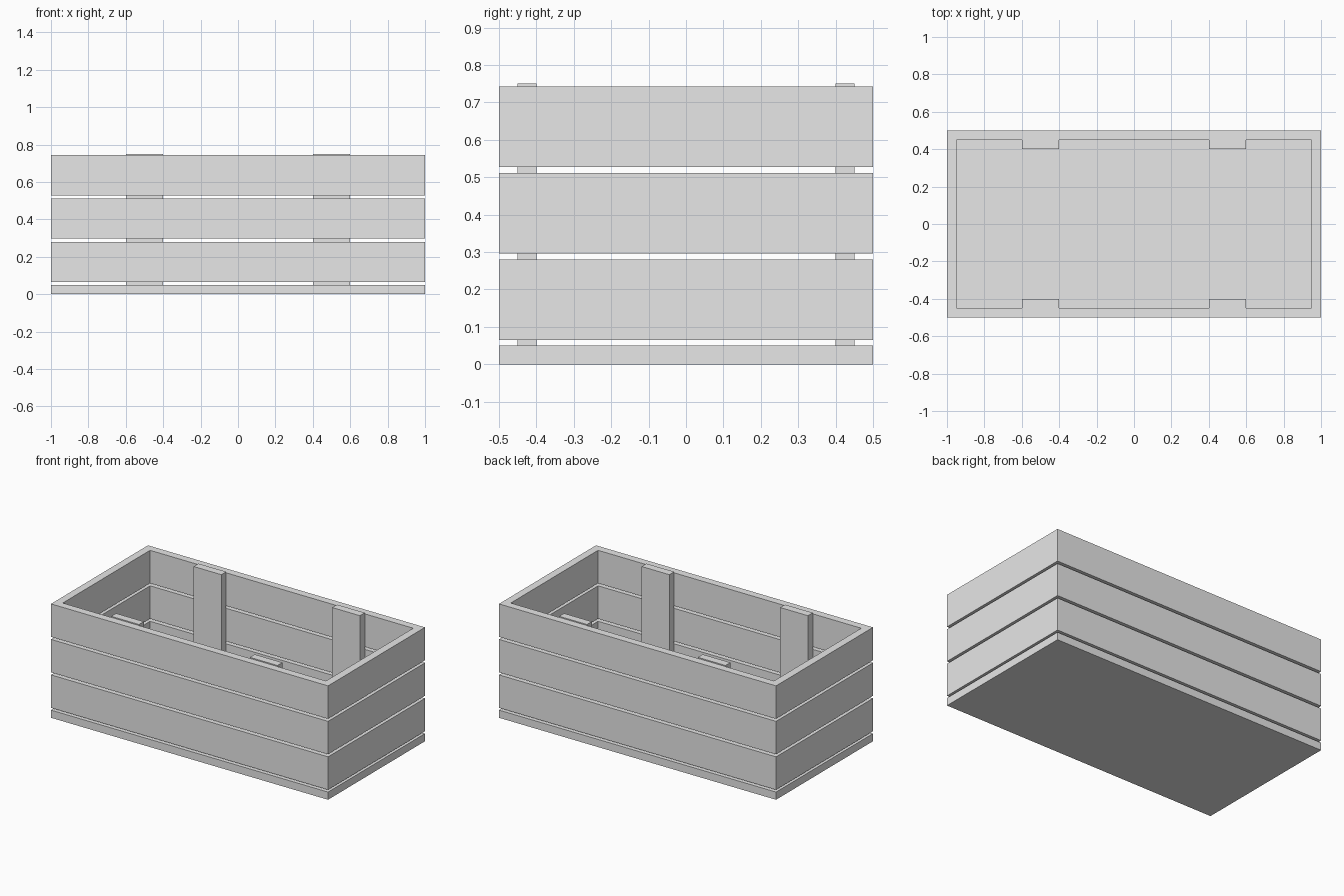
import bpy
import bmesh

cube = bpy.data.objects.get("Cube")
if cube:
    bpy.data.objects.remove(cube, do_unlink=True)

# Single plain grey
grey = bpy.data.materials.new("light_grey")
grey.use_nodes = True
grey.diffuse_color = (0.8, 0.8, 0.8, 1)
grey.node_tree.nodes["Principled BSDF"].inputs["Base Color"].default_value = (0.8, 0.8, 0.8, 1)

HALF_X, HALF_Y, WALL = 1.0, 0.5, 0.05
BASE_TOP, POST_TOP = 0.05, 0.75


def finish(name, bm):
    bmesh.ops.recalc_face_normals(bm, faces=bm.faces)
    mesh = bpy.data.meshes.new(name)
    bm.to_mesh(mesh)
    bm.free()
    mesh.materials.append(grey)
    obj = bpy.data.objects.new(name, mesh)
    bpy.context.collection.objects.link(obj)
    return obj


def box(name, low, high):
    bm = bmesh.new()
    bmesh.ops.create_cube(bm, size=1)
    for v in bm.verts:
        v.co = [(a + b) / 2 + c * (b - a) for a, b, c in zip(low, high, v.co)]
    return finish(name, bm)


def frame(name, z0, z1):
    """Closed rectangular ring of planks with flush corners."""
    bm = bmesh.new()
    corners = [(-1, -1), (1, -1), (1, 1), (-1, 1)]

    def loop(inset, z):
        return [bm.verts.new((x * (HALF_X - inset), y * (HALF_Y - inset), z))
                for x, y in corners]

    loops = [loop(0, z0), loop(0, z1), loop(WALL, z1), loop(WALL, z0)]
    for k in range(4):
        a, b = loops[k], loops[(k + 1) % 4]
        for i in range(4):
            j = (i + 1) % 4
            bm.faces.new((a[i], a[j], b[j], b[i]))
    return finish(name, bm)


# Floor slab
box("floor", (-HALF_X, -HALF_Y, 0), (HALF_X, HALF_Y, BASE_TOP))

# Three rings of side planks separated by narrow gaps
for level, name in enumerate(("lower_planks", "middle_planks", "upper_planks")):
    z = 0.065 + level * 0.2315
    frame(name, z, z + 0.215)

# Inner posts that join the planks to the floor
for x_name, x in (("right", -0.5), ("left", 0.5)):
    for y_name, y in (("front", -0.425), ("back", 0.425)):
        box(f"{y_name}_{x_name}_post",
            (x - 0.1, y - 0.025, BASE_TOP), (x + 0.1, y + 0.025, POST_TOP))
